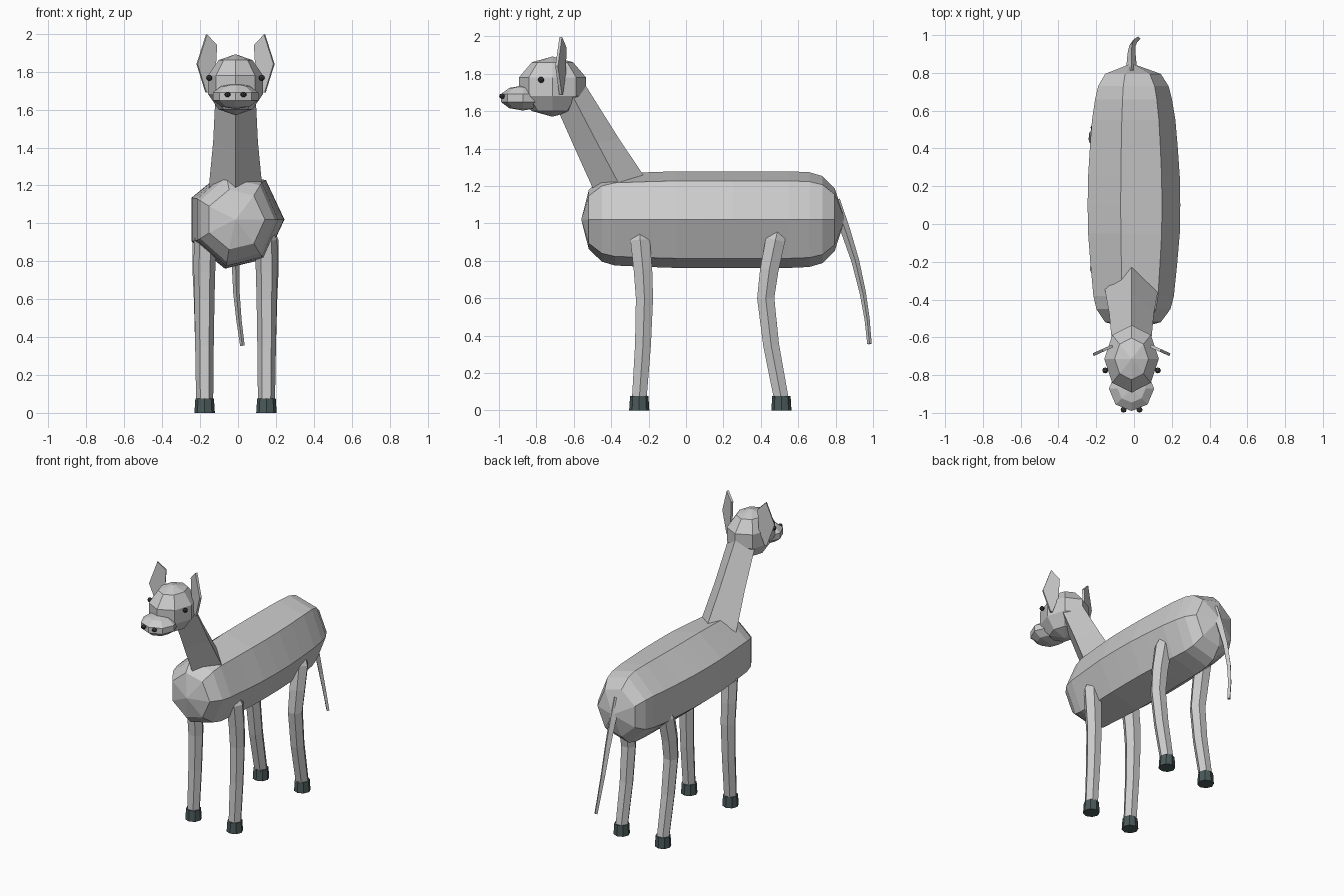
import bpy, bmesh, math
from mathutils import Vector, Matrix

if "Cube" in bpy.data.objects:
    bpy.data.objects.remove(bpy.data.objects["Cube"])

CX = -0.013  # symmetry plane of the animal


def material(name, rgb):
    m = bpy.data.materials.new(name)
    m.diffuse_color = (*rgb, 1)
    m.use_nodes = True
    m.node_tree.nodes["Principled BSDF"].inputs["Base Color"].default_value = m.diffuse_color
    return m


hoof_mat = material("hoof_dark", (0.07, 0.10, 0.10))
eye_mat = material("eye_dark", (0.035, 0.035, 0.035))


def finish(name, bm, mat=None):
    bmesh.ops.recalc_face_normals(bm, faces=bm.faces)
    me = bpy.data.meshes.new(name)
    bm.to_mesh(me)
    bm.free()
    ob = bpy.data.objects.new(name, me)
    bpy.context.collection.objects.link(ob)
    if mat:
        me.materials.append(mat)
    return ob


def loft(name, rings, tips=(None, None), mat=None):
    """Skin rings of points; each end is a flat cap or a fan to a tip."""
    bm = bmesh.new()
    vr = [[bm.verts.new(p) for p in r] for r in rings]
    n = len(vr[0])
    for a, b in zip(vr, vr[1:]):
        for i in range(n):
            j = (i + 1) % n
            bm.faces.new((a[i], a[j], b[j], b[i]))
    for ring, tip in ((vr[0], tips[0]), (vr[-1], tips[1])):
        if tip is None:
            bm.faces.new(ring)
        else:
            t = bm.verts.new(tip)
            for i in range(n):
                bm.faces.new((ring[i], ring[(i + 1) % n], t))
    return finish(name, bm, mat)


def tube(name, path, radii, n, mat=None, tips=(None, None)):
    """Sweep an n-sided section along a path, one corner facing +x."""
    pts = [Vector(p) for p in path]
    rings = []
    for i, p in enumerate(pts):
        d = (pts[min(i + 1, len(pts) - 1)] - pts[max(i - 1, 0)]).normalized()
        v = d.cross(Vector((1, 0, 0))).normalized()
        u = v.cross(d)
        rings.append([p + radii[i] * (u * math.cos(2 * math.pi * k / n) + v * math.sin(2 * math.pi * k / n))
                      for k in range(n)])
    return loft(name, rings, tips, mat)


def ball(name, loc, size, segs, rings, mat=None):
    bm = bmesh.new()
    bmesh.ops.create_uvsphere(bm, u_segments=segs, v_segments=rings, radius=1,
                              matrix=Matrix.Translation(loc) @ Matrix.Diagonal((*size, 1)))
    return finish(name, bm, mat)


# Body: seven-sided barrel, stations of (y, width scale, height scale)
stations = [(-.52, .60, .61), (-.45, .80, .87), (-.38, .87, .95), (-.2, .94, .98), (-.05, .99, 1), (.1, 1, 1),
            (.25, .99, 1), (.4, .95, 1), (.55, .90, 1), (.66, .83, .98), (.73, .76, .90), (.795, .60, .65)]
angles = [2 * math.pi * k / 7 for k in range(7)]
loft("body", [[(CX + .258 * sx * math.cos(a), y, 1.02 + .265 * sz * math.sin(a)) for a in angles]
              for y, sx, sz in stations], ((CX, -.56, 1.02), (CX, .85, 1.02)))

# Neck: diamond section, each row is (front y,z), (side y,z), (back y,z), half width
neck = [((-.43, 1.05), (-.28, 1.06), (-.10, 1.14), .15),
        ((-.497, 1.185), (-.364, 1.222), (-.225, 1.254), .138),
        ((-.585, 1.38), (-.475, 1.43), (-.36, 1.455), .118),
        ((-.674, 1.58), (-.604, 1.677), (-.545, 1.75), .106),
        ((-.70, 1.64), (-.65, 1.74), (-.60, 1.80), .09)]
loft("neck", [[(CX, *f), (CX + w, *s), (CX, *b), (CX - w, *s)] for f, s, b, w in neck])

# Head and muzzle
ball("head", (CX, -.714, 1.731), (.152, .188, .161), 8, 5)
ball("muzzle", (CX, -.872, 1.67), (.126, .124, .067), 8, 5)

# Paired parts
for s, side in ((1, "right"), (-1, "left")):
    ball("eye_" + side, (CX + s * .139, -.775, 1.767), (.016, .016, .016), 8, 6, eye_mat)
    ball("nostril_" + side, (CX + s * .042, -.983, 1.68), (.016, .016, .014), 8, 6, eye_mat)

    # Ear: thin turned plate
    outline = [(.153, 1.997), (.203, 1.84), (.156, 1.69), (.143, 1.69), (.108, 1.80), (.1, 1.94)]
    loft("ear_" + side, [[(CX + s * (x + t * .45), -.692 + (.203 - x) * .45 + t, z) for x, z in outline]
                         for t in (-.007, .007)])

    # Legs: six-sided, swept along a bent path given as (x offset, y, z)
    legs = {"front_leg_": [(.15, -.25, 1.0), (.16, -.245, .91), (.164, -.23, .75), (.164, -.222, .6),
                           (.164, -.23, .35), (.163, -.25, .06)],
            "back_leg_": [(.155, .505, 1.03), (.166, .478, .91), (.17, .445, .75), (.167, .426, .6),
                          (.164, .455, .35), (.163, .51, .06)]}
    for name, path in legs.items():
        tube(name + side, [(CX + s * x, y, z) for x, y, z in path],
             (.02, .06, .057, .053, .049, .045), 6)
        x, y, z = path[-1]
        tube(name + "hoof_" + side, [(CX + s * x, y, 0), (CX + s * x, y, .076)], (.054, .049), 8, hoof_mat)

# Tail: thin tapering four-sided sweep
tube("tail", [(CX, .79, 1.12), (CX, .85, .97), (CX, .905, .8), (CX + .005, .945, .63),
              (CX + .018, .968, .49), (CX + .036, .981, .355)],
     (.034, .026, .021, .017, .014, .012), 4)
